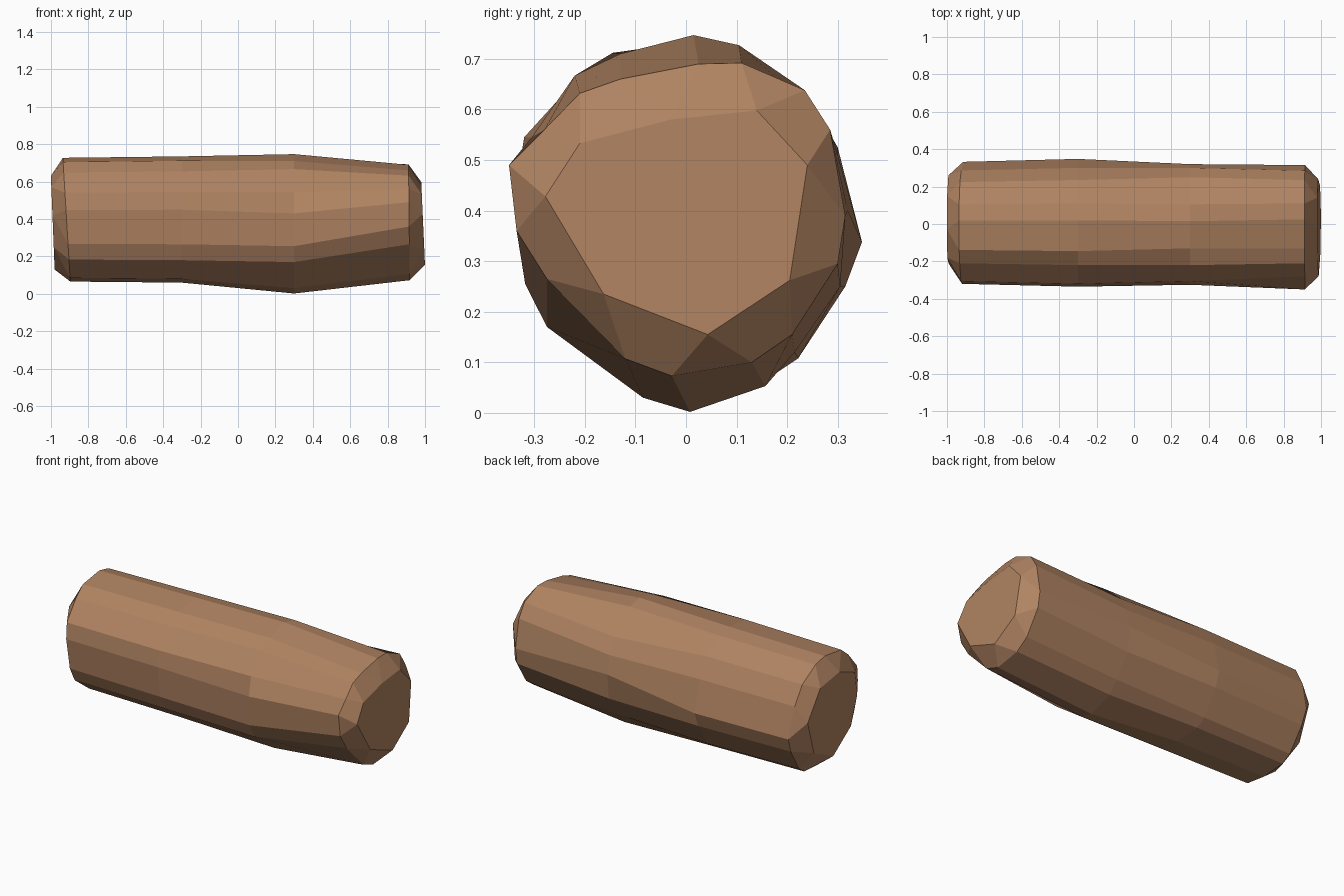
import bpy, bmesh

bark = bpy.data.materials.new("brown_wood")
bark.diffuse_color = (0.43, 0.225, 0.12, 1)

# Irregular 16-sided cross-sections (y, z): right end, right middle, left middle
right = [(-.13, .66), (-.21, .632), (-.28, .56), (-.35, .49), (-.335, .36), (-.275, .265),
         (-.12, .107), (-.028, .073), (.13, .10), (.21, .155), (.30, .295), (.315, .39),
         (.285, .56), (.235, .638), (.11, .692), (.025, .69)]
mid_right = [(-.13, .71), (-.22, .667), (-.305, .545), (-.325, .43), (-.318, .255), (-.275, .17),
             (-.085, .03), (.008, .002), (.157, .053), (.215, .12), (.305, .25), (.32, .40),
             (.30, .51), (.25, .60), (.105, .727), (.015, .747)]
mid_left = [(-.145, .712), (-.22, .655), (-.32, .545), (-.335, .45), (-.315, .265), (-.275, .18),
            (-.14, .08), (0, .06), (.165, .07), (.222, .108), (.315, .25), (.348, .338),
            (.30, .525), (.235, .638), (.11, .715), (.02, .735)]
left = [(y * .955, .35 + (z - .35) * .98) for y, z in mid_left]

# Smaller 8-sided end faces
cap_right = [(-.03, .58), (-.21, .533), (-.278, .428), (-.163, .235),
             (.043, .155), (.205, .262), (.24, .49), (.14, .598)]
cap_left = [(-.03, .63), (-.18, .57), (-.21, .42), (-.16, .25),
            (0, .13), (.19, .22), (.26, .43), (.15, .60)]

bm = bmesh.new()


def ring(section, x, lean=0.0):
    return [bm.verts.new((x + lean * (z - .37), y, z)) for y, z in section]


def end(outer, cap):
    # chamfer from the 16-sided body to the 8-sided end face
    for k in range(8):
        a, b, c = outer[2 * k - 1], outer[2 * k], outer[(2 * k + 1) % 16]
        bm.faces.new((a, b, cap[k]))
        bm.faces.new((b, c, cap[(k + 1) % 8], cap[k]))
    bm.faces.new(cap)


# Log body
rings = [ring(left, -.915, -.06), ring(mid_left, -.3), ring(mid_right, .3), ring(right, .915, -.01)]
for a, b in zip(rings, rings[1:]):
    for i in range(16):
        j = (i + 1) % 16
        bm.faces.new((a[i], a[j], b[j], b[i]))

# Chamfered ends
end(rings[0], ring(cap_left, -.99, -.04))
end(rings[-1], ring(cap_right, .99, -.045))

bmesh.ops.recalc_face_normals(bm, faces=bm.faces)
mesh = bpy.data.meshes.new("log")
bm.to_mesh(mesh)
bm.free()
mesh.materials.append(bark)
log = bpy.data.objects.new("log", mesh)
bpy.context.collection.objects.link(log)
